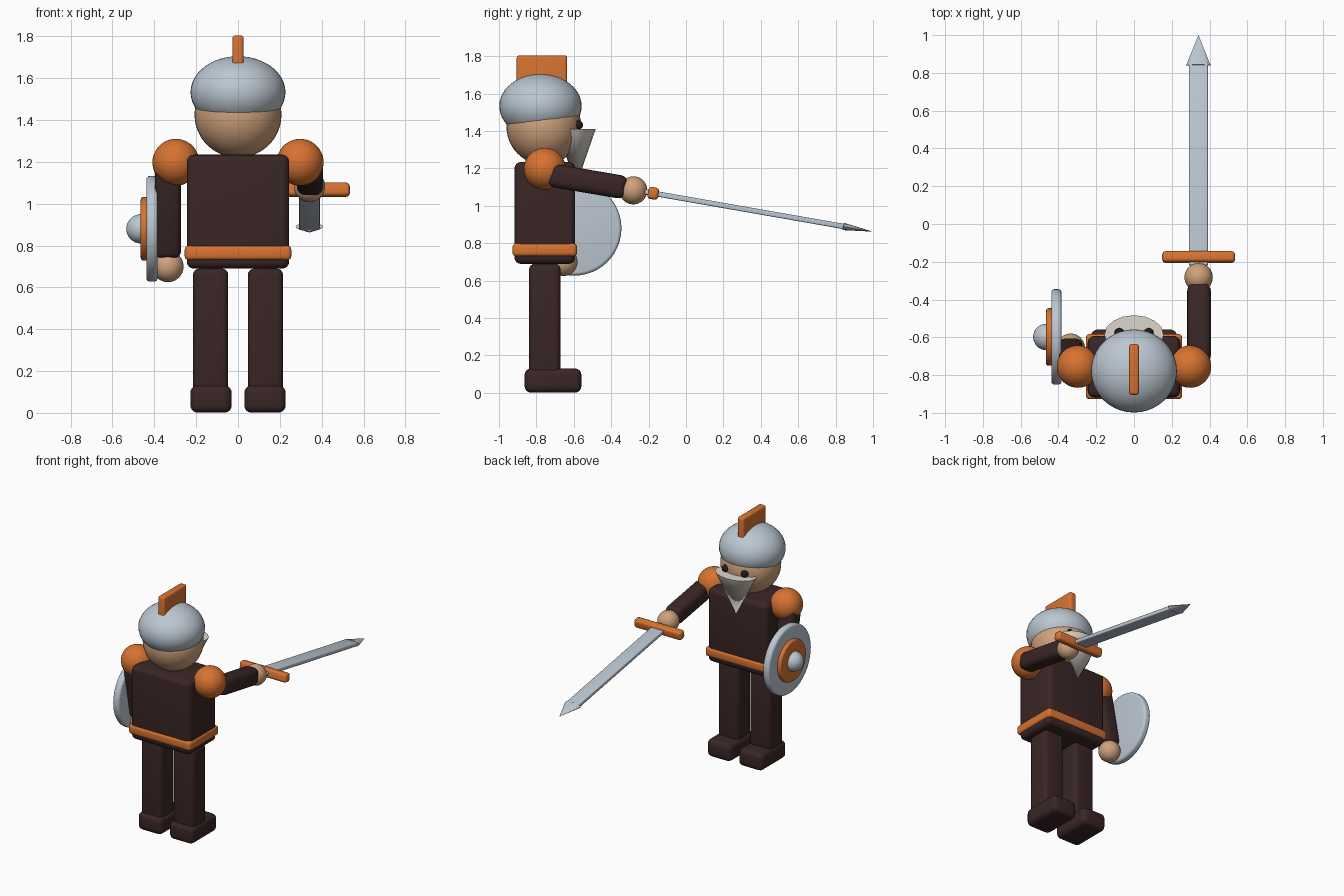
import bpy, bmesh, math
from mathutils import Matrix, Vector, Euler

if "Cube" in bpy.data.objects:
    bpy.data.objects.remove(bpy.data.objects["Cube"])


def material(name, rgb):
    m = bpy.data.materials.new(name)
    m.diffuse_color = (*rgb, 1)
    m.use_nodes = True
    m.node_tree.nodes["Principled BSDF"].inputs["Base Color"].default_value = m.diffuse_color
    return m


ORANGE = material("orange", (0.68, 0.17, 0.03))
STEEL = material("pale steel", (0.50, 0.57, 0.64))
SKIN = material("skin", (0.62, 0.36, 0.20))
DARK = material("dark brown cloth", (0.042, 0.019, 0.019))
IVORY = material("ivory", (0.72, 0.68, 0.61))
BLACK = material("eye black", (0.02, 0.01, 0.01))


def finish(bm, name, mat, loc, rot=(0, 0, 0)):
    bmesh.ops.recalc_face_normals(bm, faces=bm.faces)
    me = bpy.data.meshes.new(name)
    bm.to_mesh(me)
    bm.free()
    me.materials.append(mat)
    ob = bpy.data.objects.new(name, me)
    ob.location = loc
    ob.rotation_euler = [math.radians(a) for a in rot]
    bpy.context.collection.objects.link(ob)
    bpy.ops.object.select_all(action='DESELECT')
    ob.select_set(True)
    bpy.context.view_layer.objects.active = ob
    bpy.ops.object.shade_smooth_by_angle(angle=math.radians(35))
    return ob


def box(name, mat, loc, size, bevel=0.03, rot=(0, 0, 0)):
    bm = bmesh.new()
    bmesh.ops.create_cube(bm, size=1, matrix=Matrix.Diagonal((*size, 1)))
    bmesh.ops.bevel(bm, geom=bm.edges[:], offset=bevel, segments=4,
                    profile=0.5, affect='EDGES')
    return finish(bm, name, mat, loc, rot)


def ball(name, mat, loc, radii, cut=None):
    bm = bmesh.new()
    bmesh.ops.create_uvsphere(bm, u_segments=40, v_segments=24, radius=1,
                              matrix=Matrix.Diagonal((*radii, 1)))
    if cut:  # slice off everything below a plane and close the opening
        co, no = cut
        bmesh.ops.bisect_plane(bm, geom=bm.verts[:] + bm.edges[:] + bm.faces[:],
                               plane_co=co, plane_no=no, clear_inner=True)
        bmesh.ops.holes_fill(bm, edges=[e for e in bm.edges if e.is_boundary], sides=0)
    return finish(bm, name, mat, loc)


def disc(name, mat, loc, radius, thick, bevel):
    # Round plate facing sideways, with a rounded rim
    bm = bmesh.new()
    bmesh.ops.create_cone(bm, cap_ends=True, segments=48, radius1=radius,
                          radius2=radius, depth=thick)
    rim = [e for e in bm.edges if abs(e.verts[0].co.z - e.verts[1].co.z) < 1e-5]
    bmesh.ops.bevel(bm, geom=rim, offset=bevel, segments=4, profile=0.5, affect='EDGES')
    return finish(bm, name, mat, loc, (0, 90, 0))


def cone(name, mat, loc, rx, ry, depth, sides, rot):
    bm = bmesh.new()
    bmesh.ops.create_cone(bm, cap_ends=True, segments=sides, radius1=1, radius2=0,
                          depth=depth, matrix=Matrix.Diagonal((rx, ry, 1, 1)))
    return finish(bm, name, mat, loc, rot)


# Body
box("torso", DARK, (0, -0.755, 0.962), (0.49, 0.325, 0.545), 0.035)
box("belt", ORANGE, (0, -0.755, 0.765), (0.51, 0.345, 0.07), 0.02)

# Legs, feet, shoulders and eyes, mirrored left and right
for side, s in (("left", -1), ("right", 1)):
    box(side + "_leg", DARK, (s * 0.131, -0.755, 0.39), (0.168, 0.168, 0.6), 0.03)
    box(side + "_foot", DARK, (s * 0.129, -0.711, 0.066), (0.198, 0.304, 0.13), 0.035)
    ball(side + "_shoulder", ORANGE, (s * 0.297, -0.755, 1.198), (0.112,) * 3)
    ball(side + "_eye", BLACK, (s * 0.078, -0.577, 1.432), (0.026,) * 3)

# Head, helmet with tilted rim, crest and beard
ball("head", SKIN, (0, -0.76, 1.425), (0.208, 0.2, 0.205))
ball("helmet", STEEL, (0, -0.778, 1.533), (0.227, 0.22, 0.172),
     ((0, 0, -0.084), (0, -0.147, 0.989)))
box("helmet_crest", ORANGE, (0, -0.77, 1.68), (0.054, 0.27, 0.25), 0.015)
cone("beard", IVORY, (0, -0.587, 1.26), 0.157, 0.104, 0.3, 16, (180, 0, 0))

# Arm holding the shield
box("shield_arm", DARK, (-0.335, -0.707, 0.98), (0.125, 0.125, 0.48), 0.035, (11, 0, 0))
ball("shield_hand", SKIN, (-0.335, -0.655, 0.7), (0.075,) * 3)

# Arm holding the sword
box("sword_arm", DARK, (0.344, -0.525, 1.131), (0.125, 0.42, 0.125), 0.04, (-9.7, 0, 0))
ball("sword_hand", SKIN, (0.342, -0.282, 1.083), (0.075,) * 3)

# Sword
TILT = -9.9
box("crossguard", ORANGE, (0.342, -0.175, 1.067), (0.385, 0.058, 0.065), 0.018, (TILT, 0, 0))
box("blade", STEEL, (0.341, 0.32, 0.981), (0.1, 1.096, 0.028), 0.007, (TILT, 0, 0))
cone("blade_tip", STEEL, (0.341, 0.92, 0.876), 0.065, 0.02, 0.162, 16, (TILT - 90, 0, 0))

# Round shield
disc("shield", STEEL, (-0.411, -0.598, 0.88), 0.253, 0.054, 0.018)
disc("shield_ring", ORANGE, (-0.445, -0.598, 0.88), 0.152, 0.04, 0.012)
ball("shield_boss", STEEL, (-0.464, -0.598, 0.88), (0.07,) * 3)
